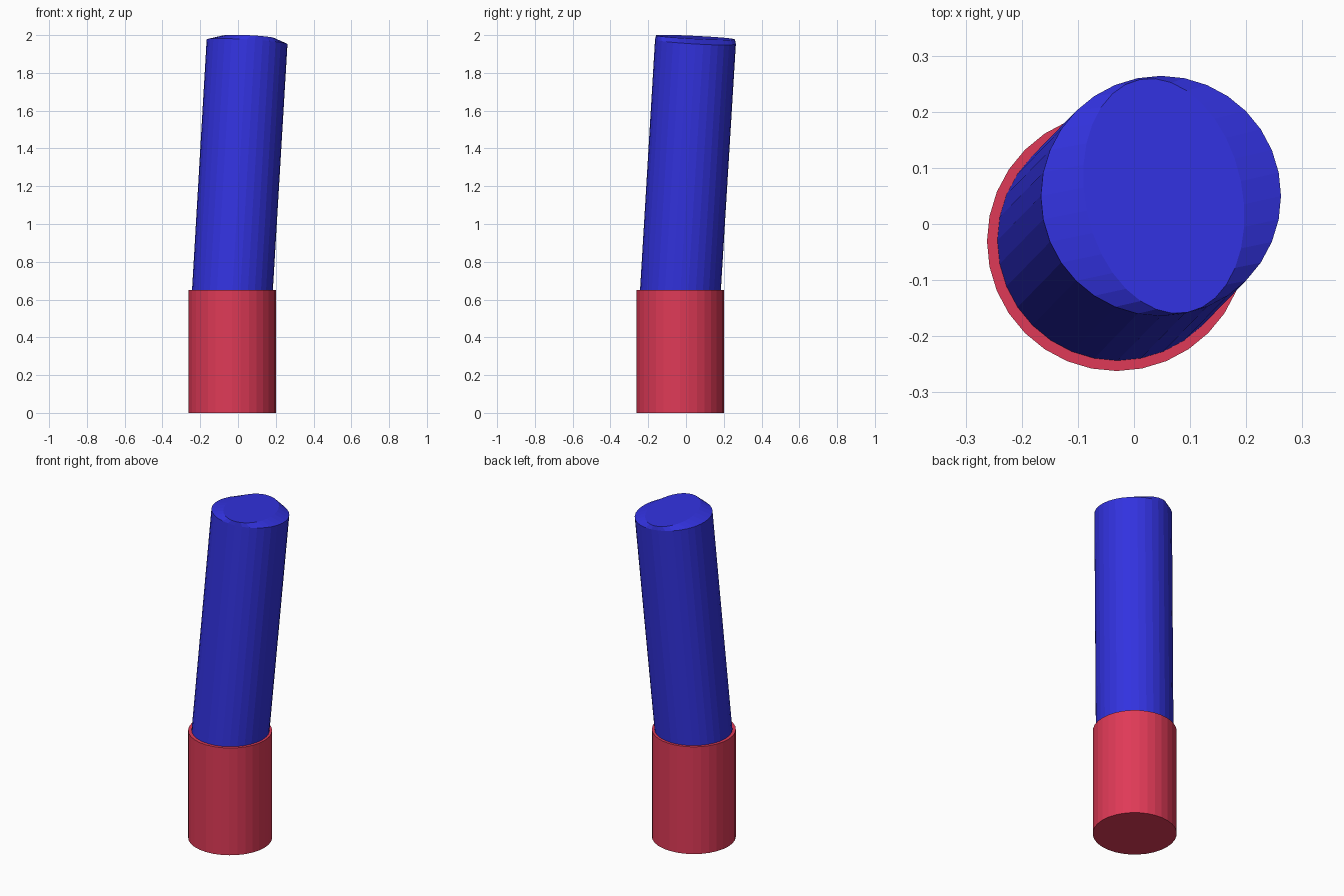
import bpy, bmesh, math
from mathutils import Vector

if "Cube" in bpy.data.objects:
    bpy.data.objects.remove(bpy.data.objects["Cube"])

SIDES = 32


def material(name, color):
    m = bpy.data.materials.new(name)
    m.diffuse_color = (*color, 1)
    m.use_nodes = True
    m.node_tree.nodes["Principled BSDF"].inputs["Base Color"].default_value = m.diffuse_color
    return m


def ring(center, rx, ry, turn=0.0, slope=0.0):
    """Points of an ellipse; slope lowers it towards +x and +y."""
    c = Vector(center)
    pts = []
    for i in range(SIDES):
        a = 2 * math.pi * i / SIDES
        # the turn is removed from the parameter so points of all rings line up
        u, v = rx * math.cos(a - turn), ry * math.sin(a - turn)
        x = u * math.cos(turn) - v * math.sin(turn)
        y = u * math.sin(turn) + v * math.cos(turn)
        pts.append(c + Vector((x, y, -slope * (x + y))))
    return pts


def loft(name, rings, mat):
    """Closed solid through a stack of rings."""
    bm = bmesh.new()
    loops = [[bm.verts.new(p) for p in r] for r in rings]
    for a, b in zip(loops, loops[1:]):
        for i in range(SIDES):
            j = (i + 1) % SIDES
            bm.faces.new((a[i], a[j], b[j], b[i]))
    bm.faces.new(loops[0][::-1])
    bm.faces.new(loops[-1])
    bmesh.ops.recalc_face_normals(bm, faces=bm.faces)
    mesh = bpy.data.meshes.new(name)
    bm.to_mesh(mesh)
    bm.free()
    mesh.materials.append(mat)
    ob = bpy.data.objects.new(name, mesh)
    bpy.context.collection.objects.link(ob)


red = material("red", (0.74, 0.042, 0.095))
blue = material("blue", (0.032, 0.032, 0.74))

# upright base
loft("base", [ring((-0.031, -0.031, 0), 0.231, 0.231),
              ring((-0.031, -0.031, 0.65), 0.231, 0.231)], red)

# leaning shaft with a shallow raised oval on its slanted end
LEAN = 0.057
loft("leaning_shaft", [
    ring((-0.03, -0.03, 0.64), 0.214, 0.214, slope=0),
    ring((0.048, 0.05, 1.965), 0.214, 0.214, slope=LEAN),
    ring((0.053, 0.05, 1.988), 0.14, 0.212, turn=math.radians(12), slope=LEAN),
], blue)
